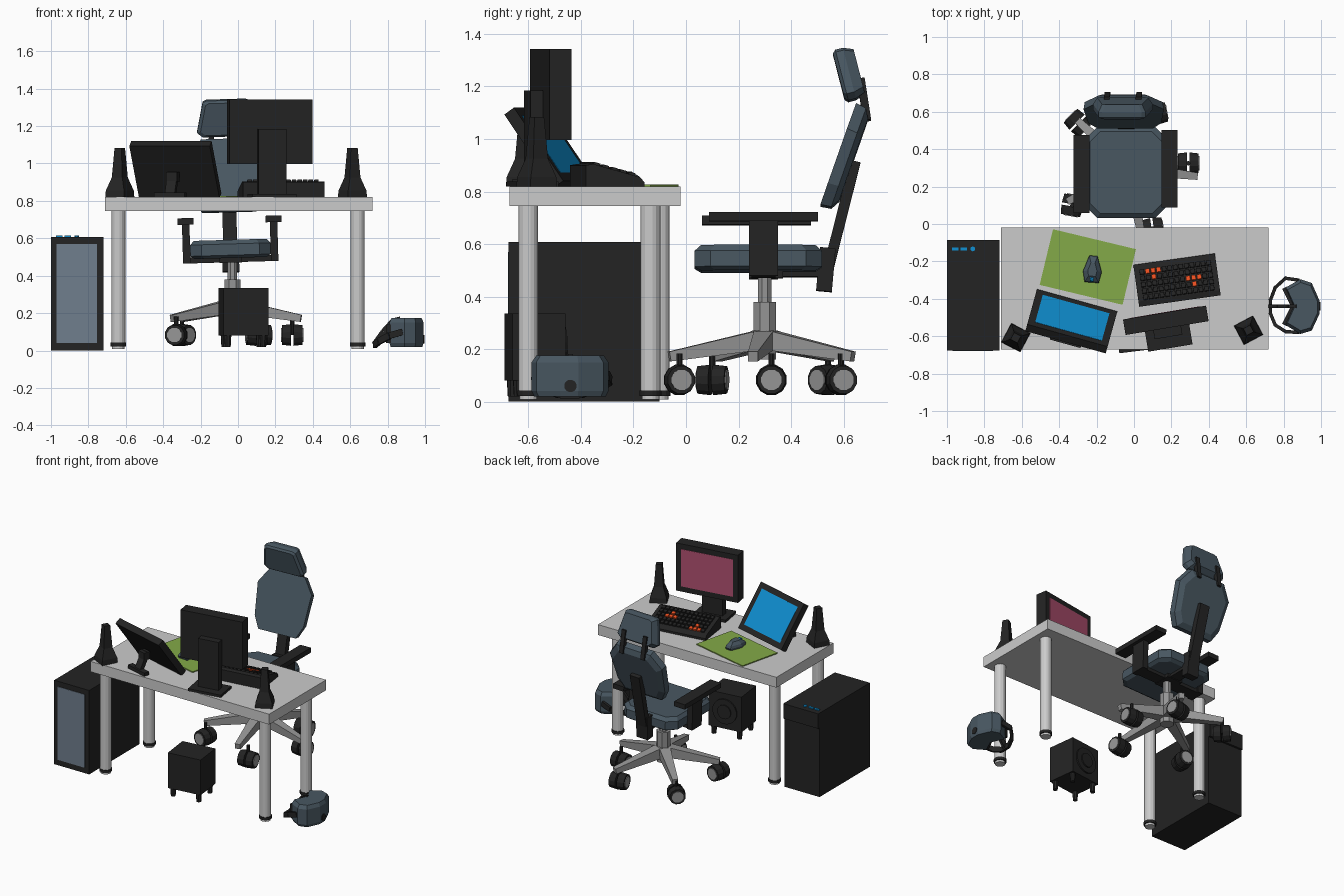
import bpy, bmesh
from math import radians, sin, cos, pi
from mathutils import Matrix, Vector

if "Cube" in bpy.data.objects:
    bpy.data.objects.remove(bpy.data.objects["Cube"])

I = Matrix.Identity(4)
T = lambda x, y, z: Matrix.Translation((x, y, z))
R = lambda deg, ax: Matrix.Rotation(radians(deg), 4, ax)

def material(name, *rgb):
    m = bpy.data.materials.new(name)
    m.diffuse_color = (*rgb, 1)
    m.use_nodes = True
    m.node_tree.nodes["Principled BSDF"].inputs["Base Color"].default_value = m.diffuse_color
    return m

black = material("black", .017, .017, .017)
slate = material("slate", .065, .095, .12)
light = material("light_grey", .58, .6, .59)
steel = material("steel", .3, .3, .3)
green = material("green", .23, .4, .065)
blue = material("blue", .005, .28, .65)
pink = material("pink", .43, .08, .16)
orange = material("orange", .85, .08, .015)
glass = material("glass", .16, .21, .27)

def finish(name, bm, mat, M=I):
    bmesh.ops.recalc_face_normals(bm, faces=bm.faces)
    me = bpy.data.meshes.new(name)
    bm.to_mesh(me)
    bm.free()
    me.materials.append(mat)
    ob = bpy.data.objects.new(name, me)
    ob.matrix_world = M
    bpy.context.collection.objects.link(ob)
    return ob

def loft(name, outline, rings, mat, M=I):
    """Stack copies of an outline; rings = (height, scale)."""
    bm = bmesh.new()
    loops = [[bm.verts.new((x * s, y * s, z)) for x, y in outline] for z, s in rings]
    n = len(outline)
    for a, b in zip(loops, loops[1:]):
        for i in range(n):
            bm.faces.new((a[i], a[(i + 1) % n], b[(i + 1) % n], b[i]))
    bm.faces.new(loops[0])
    bm.faces.new(loops[-1])
    return finish(name, bm, mat, M)

def rect(w, h, c=0):
    a, b = w / 2, h / 2
    if not c:
        return [(-a, -b), (a, -b), (a, b), (-a, b)]
    return [(-a + c, -b), (a - c, -b), (a, -b + c), (a, b - c),
            (a - c, b), (-a + c, b), (-a, b - c), (-a, -b + c)]

def box(name, x, y, z, mat, M=I):
    """Box from (min, max) ranges."""
    return loft(name, rect(x[1] - x[0], y[1] - y[0]), [(z[0], 1), (z[1], 1)], mat,
                M @ T(sum(x) / 2, sum(y) / 2, 0))

def along(p0, p1):
    p0, p1 = Vector(p0), Vector(p1)
    return T(*p0) @ (p1 - p0).to_track_quat('Z', 'Y').to_matrix().to_4x4(), (p1 - p0).length

def beam(name, p0, p1, w, h, mat, M=I, end=1):
    A, L = along(p0, p1)
    return loft(name, rect(w, h), [(0, 1), (L, end)], mat, M @ A)

def cyl(name, p0, p1, r, mat, M=I, n=16, end=1):
    A, L = along(p0, p1)
    o = [(r * cos(2 * pi * (i + .5) / n), r * sin(2 * pi * (i + .5) / n)) for i in range(n)]
    return loft(name, o, [(0, 1), (L, end)], mat, M @ A)

def mirrored(half):
    return half + [(-x, y) for x, y in reversed(half)]

# Desk
box("desk_top", (-.71, .72), (-.672, -.02), (.745, .82), light)
for x, y in ((-.64, -.6), (.64, -.6), (-.64, -.1), (.64, -.135)):
    cyl("desk_leg", (x, y, .04), (x, y, .75), .038, light)
    cyl("desk_leg_collar", (x, y, .022), (x, y, .042), .042, black)
    cyl("desk_leg_foot", (x, y, .008), (x, y, .022), .034, light)

# Computer tower
box("tower_case", (-1, -.72), (-.675, -.1), (0, .5), black)
box("tower_top", (-1, -.72), (-.675, -.085), (.5, .608), black)
box("tower_window", (-.97, -.755), (-.678, -.66), (.04, .57), glass)
for x in (-.955, -.91):
    box("tower_port", (x - .018, x + .018), (-.142, -.125), (.6, .615), blue)
cyl("tower_button", (-.862, -.133, .6), (-.862, -.133, .616), .013, blue, n=10)

# Subwoofer
S = T(.03, -.572, 0) @ R(7, 'Z')
box("subwoofer_box", (-.122, .122), (-.105, .1), (.08, .335), black, S)
cyl("subwoofer_ring", (0, .095, .207), (0, .11, .207), .09, black, S)
cyl("subwoofer_cone", (0, .1, .207), (0, .118, .207), .05, black, S)
for x in (-.095, .095):
    for y in (-.08, .075):
        cyl("subwoofer_foot", (x, y, .085), (x, y, .02), .02, black, S, 8, .8)

# Chair base: column, five legs, casters
H = T(-.03, .3, 0)
cyl("chair_hub", (0, 0, .16), (0, 0, .38), .047, steel, H, 8)
cyl("chair_piston", (0, 0, .38), (0, 0, .49), .028, steel, H, 8)
casters = [(.12, .59, 10), (-.3, .54, -45), (-.33, .1, 80), (.1, -.025, 8), (.29, .325, 0)]
for i, (x, y, yaw) in enumerate(casters):
    a = radians(65 + 72 * i)
    beam("chair_leg", (.02 * cos(a), .02 * sin(a), .235), (.37 * cos(a), .37 * sin(a), .172),
         .075, .075, steel, H, .5)
    W = T(x, y, .083) @ R(yaw, 'Z')
    for s in (-1, 1):
        cyl("caster_wheel", (s * .006, 0, 0), (s * .055, 0, 0), .06, black, W, 12, .9)
        cyl("caster_cap", (s * .05, 0, 0), (s * .059, 0, 0), .04, steel, W, 12)
    cyl("caster_stem", (0, 0, 0), (0, 0, .1), .012, black, W, 8)

# Chair seat and frame, leaning slightly sideways
C = T(-.035, 0, .35) @ R(-1.7, 'Y') @ T(0, 0, -.35)
loft("seat", rect(.43, .485, .06), [(.495, .9), (.51, 1), (.57, 1), (.592, .9)],
     slate, C @ T(0, .275, 0))
box("seat_mount", (-.06, .06), (.24, .37), (.47, .505), black, C)
box("arm_crossbar", (-.245, .25), (.25, .34), (.472, .505), black, C)
for s, y0 in ((-1, .06), (1, .088)):
    x = s * .235
    box("arm_post", (x - .02, x + .02), (.24, .35), (.472, .69), black, C)
    box("arm_pad", (x - .043, x + .043), (y0, y0 + .415), (.68, .715), black, C)
box("back_rail", (-.04, .04), (.3, .53), (.475, .5), black, C)
beam("back_bracket", (0, .525, .42), (0, .54, .585), .09, .06, black, C)
beam("back_bar", (0, .54, .5), (0, .645, .915), .075, .04, black, C)

# Backrest and headrest
back = mirrored([(.15, -.205), (.195, -.12), (.215, .1), (.14, .205)])
loft("backrest", back, [(-.032, .8), (-.012, .97), (.03, 1)], slate,
     C @ T(0, .608, .93) @ R(90 - 19.4, 'X'))
head = mirrored([(.13, -.1), (.16, -.075), (.125, .09), (.105, .1)])
loft("headrest", head, [(-.038, .85), (0, 1), (.03, 1), (.042, .88)], slate,
     C @ T(0, .622, 1.248) @ R(104.4, 'X'))
for x in (-.085, .085):
    beam("headrest_strut", (x, .69, 1.07), (x, .665, 1.23), .03, .03, black, C)

# Main monitor
M = T(.17, -.515, 0) @ R(9.5, 'Z')
box("monitor_case", (-.225, .225), (-.042, .042), (.997, 1.342), black, M)
box("monitor_screen", (-.19, .19), (.03, .044), (1.035, 1.305), pink, M)
box("monitor_neck", (-.075, .075), (-.09, -.04), (.83, 1.185), black, M)
box("monitor_base", (-.12, .12), (-.15, .01), (.82, .838), black, M)

# Second monitor, tilted back on a small stand
P = T(-.335, -.52, 0) @ R(-15.5, 'Z')
Q = P @ T(0, 0, .967) @ R(35, 'X')
box("tilted_monitor_case", (-.223, .223), (-.023, .023), (-.17, .17), black, Q)
box("tilted_monitor_screen", (-.185, .185), (.015, .0245), (-.132, .132), blue, Q)
beam("tilted_monitor_arm", (0, -.04, .95), (0, -.1, .835), .055, .03, black, P)
box("tilted_monitor_hinge", (-.03, .03), (-.08, -.03), (.9, .955), black, P)
box("tilted_monitor_stand", (-.085, .085), (-.125, -.085), (.82, .845), black, P)

# Keyboard: wedge with key rows
K = T(.23, -.3, .82) @ R(8, 'Z')
wedge = [(-.113, 0), (.113, 0), (.113, .015), (.095, .035), (-.085, .085), (-.113, .08)]
loft("keyboard_body", wedge, [(-.22, 1), (.22, 1)], black,
     K @ Matrix(((0, 0, 1, 0), (1, 0, 0, 0), (0, 1, 0, 0), (0, 0, 0, 1))))
lit = {(1, 4), (2, 4), (3, 4), (2, 3), (8, 2), (9, 2), (10, 2), (9, 1)}
for row in range(5):
    for col in range(13):
        y = -.068 + .034 * row
        F = K @ T(-.18 + .03 * col, y, .0614 - .278 * y) @ R(-15.5, 'X')
        loft("key", rect(.025, .028), [(-.004, 1), (.01, .9)],
             orange if (col, row) in lit else black, F)

# Mouse and pad
D = T(-.247, -.23, .82) @ R(-13.5, 'Z')
box("mouse_pad", (-.228, .228), (-.153, .153), (0, .007), green, D)
N = T(-.222, -.245, .826) @ R(-4, 'Z')
loft("mouse", mirrored([(.038, -.068), (.05, -.01), (.022, .075)]),
     [(0, .92), (.015, 1), (.03, .9), (.05, .5)], slate, N)
cyl("mouse_wheel", (-.009, -.048, .03), (.009, -.048, .03), .018, blue, N, 10)

# Desk speakers
for x, y, yaw in ((-.632, -.608, -28), (.612, -.568, 28)):
    loft("speaker", rect(.115, .115), [(.82, 1), (.855, .96), (.925, .55), (1.083, .36)],
         black, T(x, y, 0) @ R(yaw, 'Z'))

# Headset on the floor: visor, face pad, straps
V = T(.9, -.44, 0)
visor = [(-.01, .145), (.05, .125), (.092, .03), (.092, -.04), (.05, -.13), (-.01, -.148),
         (-.09, -.1), (-.045, 0), (-.09, .1)]
loft("headset_visor", visor, [(.02, .93), (.04, 1), (.15, 1), (.175, .88)], slate, V)
cyl("headset_lens", (.085, 0, .06), (.096, 0, .06), .024, black, V, 12)
for s in (-1, 1):
    beam("headset_face_pad", (-.095, s * .1, .09), (-.05, s * .01, .09), .03, .1, black, V)

def strap(name, pts):
    for a, b in zip(pts, pts[1:]):
        beam(name, a, b, .018, .035, black, V)

strap("headset_side_strap", [(-.02, .14, .1), (-.09, .15, .08), (-.145, .1, .05), (-.17, .035, .03),
                             (-.17, -.04, .03), (-.145, -.1, .05), (-.09, -.135, .08), (-.02, -.14, .1)])
strap("headset_top_strap", [(-.03, 0, .165), (-.07, 0, .155), (-.12, 0, .1), (-.17, 0, .03)])
